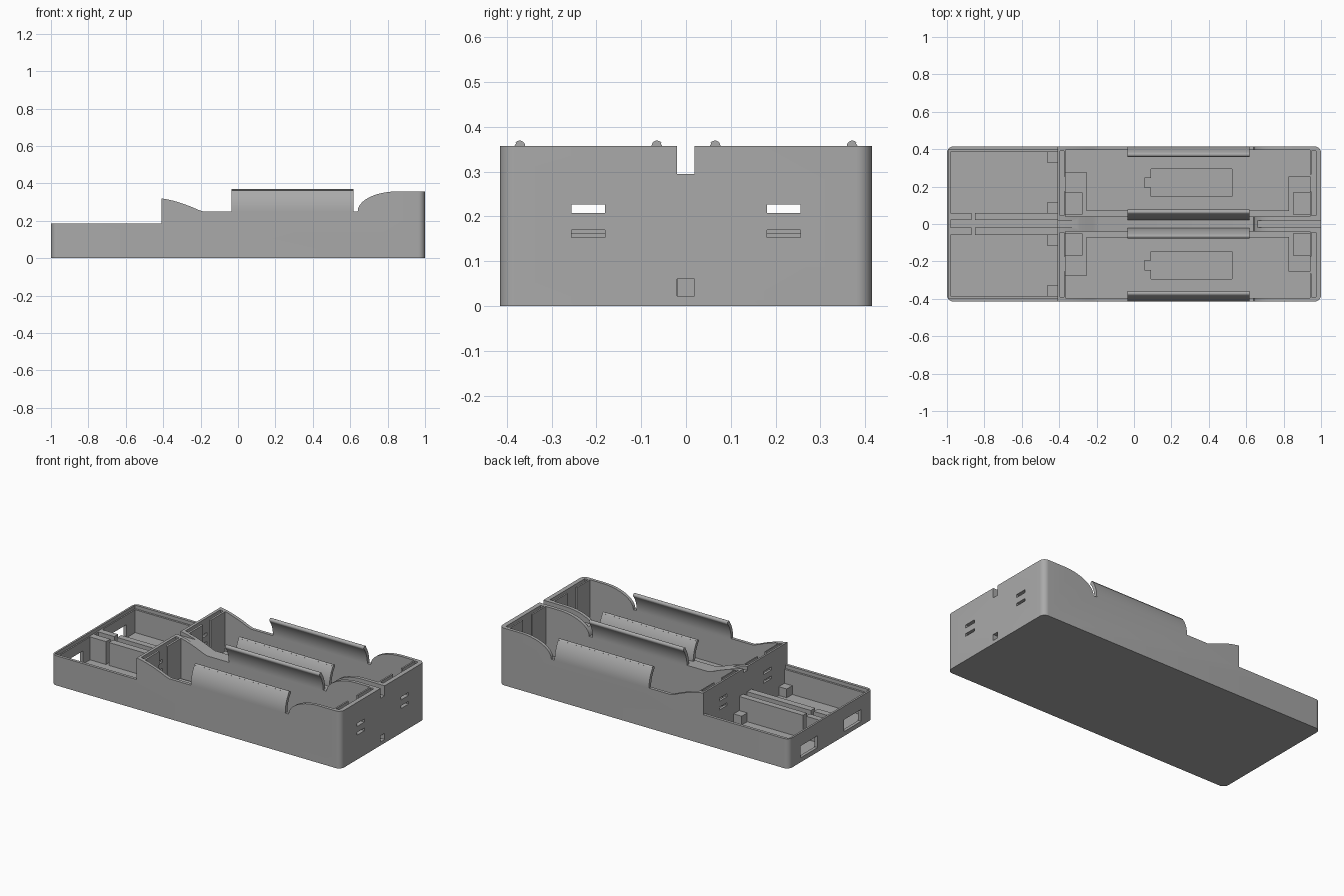
import bpy, bmesh, math

cube = bpy.data.objects.get("Cube")
if cube:
    bpy.data.objects.remove(cube, do_unlink=True)

grey = bpy.data.materials.new("matte_grey")
grey.use_nodes = True
grey.diffuse_color = (0.4, 0.4, 0.4, 1)
grey.node_tree.nodes["Principled BSDF"].inputs["Base Color"].default_value = (0.4, 0.4, 0.4, 1)


def prism(name, points, axis, lo, hi):
    """Extrude a 2D outline along one axis (xy along z, xz along y, yz along x)."""
    place = {"x": lambda a, b, c: (c, a, b),
             "y": lambda a, b, c: (a, c, b),
             "z": lambda a, b, c: (a, b, c)}[axis]
    bm = bmesh.new()
    face = bm.faces.new([bm.verts.new(place(a, b, lo)) for a, b in points])
    moved = bmesh.ops.extrude_face_region(bm, geom=[face])["geom"]
    bmesh.ops.translate(bm, vec=place(0, 0, hi - lo),
                        verts=[v for v in moved if isinstance(v, bmesh.types.BMVert)])
    bmesh.ops.recalc_face_normals(bm, faces=bm.faces)
    mesh = bpy.data.meshes.new(name)
    bm.to_mesh(mesh)
    bm.free()
    obj = bpy.data.objects.new(name, mesh)
    bpy.context.collection.objects.link(obj)
    mesh.materials.append(grey)
    return obj


def box(name, x, y, z):
    y = sorted(y)
    return prism(name, [(x[0], y[0]), (x[1], y[0]), (x[1], y[1]), (x[0], y[1])], "z", *z)


def activate(obj):
    bpy.ops.object.select_all(action="DESELECT")
    obj.select_set(True)
    bpy.context.view_layer.objects.active = obj


def combine(obj, tool, operation="DIFFERENCE"):
    activate(obj)
    mod = obj.modifiers.new("cut", "BOOLEAN")
    mod.operation, mod.solver, mod.object = operation, "EXACT", tool
    bpy.ops.object.modifier_apply(modifier=mod.name)
    bpy.data.objects.remove(tool, do_unlink=True)


def arc(cx, cy, r, start, end, n):
    steps = [math.radians(start + (end - start) * i / n) for i in range(n + 1)]
    return [(cx + r * math.cos(t), cy + r * math.sin(t)) for t in steps]


# Body: rounded footprint limited by the stepped, scooped side profile
W, R = 0.415, 0.035
footprint = []
for i, (sx, sy) in enumerate([(1, 1), (-1, 1), (-1, -1), (1, -1)]):
    footprint += arc(sx * (1 - R), sy * (W - R), R, i * 90, i * 90 + 90, 8)
body = prism("case_body", footprint, "z", 0, 0.5)

rise = [(0.85 + 0.21 * math.cos(math.radians(a)), 0.25 + 0.107 * math.sin(math.radians(a)))
        for a in range(180, 89, -9)]
fall = [(-0.185, 0.25), (-0.215, 0.26), (-0.25, 0.275), (-0.29, 0.29),
        (-0.34, 0.306), (-0.38, 0.315), (-0.41, 0.32)]
side = [(-1.1, -0.1), (1.1, -0.1), (1.1, 0.357)] + rise[::-1] + fall + [(-0.41, 0.185), (-1.1, 0.185)]
# keep the true bottom at the footprint's base plane
combine(body, prism("side_profile", side, "y", -0.6, 0.6), "INTERSECT")


def cut(x, y, z):
    combine(body, box("cutter", x, y, z))


TOP = 0.6
FLOOR = 0.065

# Shared wiring channel: open groove, buried tunnel and lid recess
cut((-0.45, 1.1), (-0.02, 0.019), (0.295, TOP))
cut((-0.5, 1.1), (-0.02, 0.019), (0.022, 0.06))
cut((-0.988, -0.41), (-0.397, 0.397), (0.163, TOP))
cut((-0.98, -0.41), (-0.018, 0.022), (0.02, TOP))
cut((-0.87, -0.85), (-0.1, 0.1), (0.02, TOP))

for s in (1, -1):
    def cut_side(x, y, z):
        cut(x, (s * y[0], s * y[1]), z)

    # Electronics compartment and its port
    cut_side((-0.98, -0.41), (0.06, 0.385), (0.02, TOP))
    cut_side((-1.1, -0.95), (0.13, 0.30), (0.028, 0.102))
    # Cell bay
    cut_side((-0.365, 0.94), (0.041, 0.395), (FLOOR, TOP))
    # Wire trenches in the bay floor
    cut_side((-0.365, -0.255), (0.041, 0.275), (0.025, 0.1))
    cut_side((-0.26, 0.84), (0.041, 0.07), (0.025, 0.1))
    cut_side((0.83, 0.94), (0.041, 0.255), (0.025, 0.1))
    # Contact plate slots with their windows into the bay
    cut_side((0.95, 0.972), (0.046, 0.39), (FLOOR, TOP))
    cut_side((0.92, 0.96), (0.175, 0.265), (FLOOR, TOP))
    cut_side((-0.395, -0.375), (0.046, 0.39), (FLOOR, TOP))
    cut_side((-0.385, -0.35), (0.175, 0.255), (FLOOR, TOP))
    # Tab slots through both end walls
    for z in ((0.207, 0.226), (0.153, 0.17)):
        cut_side((0.9, 1.1), (0.181, 0.256), z)
        cut_side((-0.5, -0.34), (0.181, 0.256), z)
    # Cell symbol engraved in the floor
    cut_side((0.09, 0.525), (0.147, 0.295), (FLOOR - 0.01, 0.1))
    cut_side((0.055, 0.1), (0.195, 0.245), (FLOOR - 0.01, 0.1))

parts = [body]

# Curved spring clips, one pair per bay, with rounded tips
C, Z, R_IN, R_OUT, TIP = 0.218, 0.25, 0.177, 0.197, 35
mid, half = (R_IN + R_OUT) / 2, (R_OUT - R_IN) / 2 + 0.002
t = math.radians(TIP)
tip = arc(C + mid * math.cos(t), Z + mid * math.sin(t), half, TIP, TIP + 180, 10)
clip = ([(C + R_IN, Z - 0.01), (C + R_OUT, Z - 0.01)]
        + arc(C, Z, R_OUT, 0, TIP, 12) + tip + arc(C, Z, R_IN, TIP, 0, 12))
for s, bay in ((1, "back"), (-1, "front")):
    for m, place in ((1, "outer"), (-1, "inner")):
        outline = [(s * (C + m * (y - C)), z) for y, z in clip]
        parts.append(prism(f"{bay}_{place}_clip", outline, "x", -0.035, 0.617))
    # Board supports in the electronics compartment
    for place, y in (("outer", (0.33, 0.387)), ("inner", (0.058, 0.115))):
        parts.append(box(f"{bay}_{place}_support", (-0.465, -0.405), (s * y[0], s * y[1]), (0.015, 0.075)))
    # Raised pads standing in the trenches
    for place, x in (("left", (0.85, 0.945)), ("right", (-0.37, -0.275))):
        parts.append(box(f"{bay}_{place}_pad", x, (s * 0.05, s * 0.168), (0.02, FLOOR)))

for obj in parts:
    activate(obj)
    bpy.ops.object.shade_smooth_by_angle(angle=math.radians(30))
